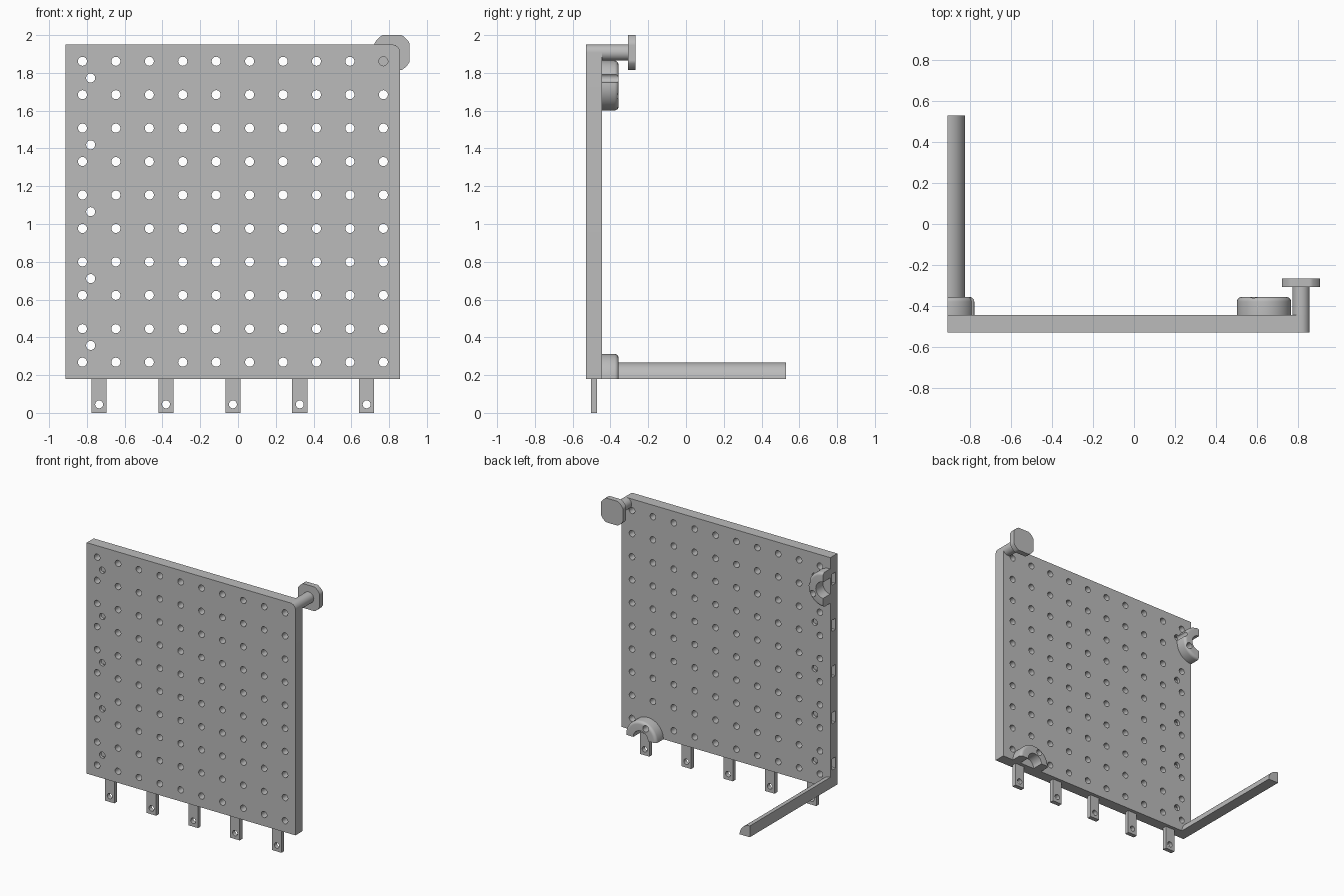
import bpy, bmesh, math

cube = bpy.data.objects.get("Cube")
if cube:
    bpy.data.objects.remove(cube, do_unlink=True)

grey = bpy.data.materials.new("plain grey")
grey.use_nodes = True
grey.diffuse_color = (0.5, 0.5, 0.5, 1)
grey.node_tree.nodes["Principled BSDF"].inputs["Base Color"].default_value = (0.5, 0.5, 0.5, 1)

# Main dimensions
LEFT, RIGHT, BOTTOM, TOP = -0.912, 0.858, 0.18, 1.95
FRONT, BACK = -0.53, -0.445
PITCH, MARGIN = 0.177, 0.0885
HOLE = 0.024
MID_Y = (FRONT + BACK) / 2


def add_loft(bm, rings):
    """Join equal-length rings of points into a capped solid."""
    loops = [[bm.verts.new(p) for p in ring] for ring in rings]
    for a, b in zip(loops, loops[1:]):
        for i in range(len(a)):
            j = (i + 1) % len(a)
            bm.faces.new((a[i], a[j], b[j], b[i]))
    bm.faces.new(loops[0][::-1])
    bm.faces.new(loops[-1])


def finish(name, bm):
    bmesh.ops.recalc_face_normals(bm, faces=bm.faces[:])
    mesh = bpy.data.meshes.new(name)
    bm.to_mesh(mesh)
    bm.free()
    obj = bpy.data.objects.new(name, mesh)
    bpy.context.collection.objects.link(obj)
    mesh.materials.append(grey)
    return obj


def loft(name, rings):
    bm = bmesh.new()
    add_loft(bm, rings)
    return finish(name, bm)


def arc(cx, cz, r, start, end, n):
    angles = [math.radians(start + (end - start) * i / n) for i in range(n + 1)]
    return [(cx + r * math.cos(a), cz + r * math.sin(a)) for a in angles]


def extrude_y(points, y0, y1):
    return [[(x, y, z) for x, z in points] for y in (y0, y1)]


def box(x0, x1, y0, y1, z0, z1):
    return extrude_y([(x0, z0), (x1, z0), (x1, z1), (x0, z1)], y0, y1)


def cut(obj, cutters):
    for cutter in cutters:
        mod = obj.modifiers.new("cut", "BOOLEAN")
        mod.operation, mod.solver, mod.object = "DIFFERENCE", "EXACT", cutter
    graph = bpy.context.evaluated_depsgraph_get()
    mesh = bpy.data.meshes.new_from_object(obj.evaluated_get(graph))
    obj.modifiers.clear()
    obj.data = mesh


# Positions of the pegs, tabs and slots
grid = [(LEFT + MARGIN + PITCH * i, BOTTOM + MARGIN + PITCH * j)
        for i in range(10) for j in range(10)]
slot_z = [BOTTOM + PITCH * (2 * i + 1) for i in range(5)]
tab_x = [LEFT + PITCH * (2 * i + 1) for i in range(5)]

# Cutters
bm = bmesh.new()
for x, z in grid + [(LEFT + 0.132, z) for z in slot_z]:
    add_loft(bm, extrude_y(arc(x, z, HOLE, 0, 345, 23), FRONT - 0.1, BACK + 0.15))
hole_cutter = finish("hole_cutter", bm)
bm = bmesh.new()
for z in slot_z:
    add_loft(bm, box(LEFT - 0.05, LEFT + 0.18, MID_Y - 0.02, MID_Y + 0.02, z - 0.043, z + 0.043))
slot_cutter = finish("slot_cutter", bm)

# Panel with one rounded top corner
r = 0.0425
outline = [(LEFT, BOTTOM), (RIGHT, BOTTOM)] + arc(RIGHT - r, TOP - r, r, 0, 90, 10) + [(LEFT, TOP)]
panel = loft("panel", extrude_y(outline, FRONT, BACK))
cut(panel, [hole_cutter, slot_cutter])
parts = [panel]

# Tabs along the bottom edge, each with a pin hole
bm = bmesh.new()
for x in tab_x:
    add_loft(bm, extrude_y(arc(x, 0.045, 0.021, 0, 345, 23), FRONT - 0.1, BACK + 0.1))
pin_cutter = finish("pin_cutter", bm)
for i, x in enumerate(tab_x):
    tab = loft(f"tab_{i + 1}", box(x - 0.04, x + 0.04, MID_Y - 0.0165, MID_Y + 0.0165, 0, BOTTOM))
    cut(tab, [pin_cutter])
    parts.append(tab)

# Quarter-round rail reaching backwards
quarter = [(LEFT, BOTTOM)] + arc(LEFT, BOTTOM, 0.0865, 0, 90, 16)
parts.append(loft("rail", extrude_y(quarter, BACK, 0.53)))

# Round post with a slightly flattened disc
px, pz = RIGHT - r, TOP - r
parts.append(loft("post", extrude_y(arc(px, pz, r, 0, 352.5, 47), BACK, -0.3)))
lim = 0.093
disc = [(px + max(-lim, min(lim, x)), pz + max(-lim, min(lim, z)))
        for x, z in arc(0, 0, 0.105, 0, 354.375, 63)]
parts.append(loft("disc", extrude_y(disc, -0.308, -0.267)))


# Half-ring clips with a softened outer rim
def clip(name, cx, cz, start):
    inner, outer, top, soft = 0.062, 0.132, -0.357, 0.022
    profile = [(inner, BACK), (outer, BACK)]
    profile += arc(outer - soft, top - soft, soft, 0, 90, 5) + [(inner, top)]
    rings = []
    for i in range(33):
        a = math.radians(start + 180 * i / 32)
        rings.append([(cx + d * math.cos(a), y, cz + d * math.sin(a)) for d, y in profile])
    obj = loft(name, rings)
    cut(obj, [hole_cutter])
    parts.append(obj)


clip("bottom_clip", RIGHT - 0.223, BOTTOM, 0)
clip("side_clip", LEFT, TOP - 0.217, -90)

for cutter in (hole_cutter, slot_cutter, pin_cutter):
    bpy.data.objects.remove(cutter, do_unlink=True)

# Smooth the round surfaces, keep the edges sharp
bpy.ops.object.select_all(action="DESELECT")
for obj in parts:
    obj.select_set(True)
bpy.context.view_layer.objects.active = panel
bpy.ops.object.shade_smooth_by_angle(angle=math.radians(35))
